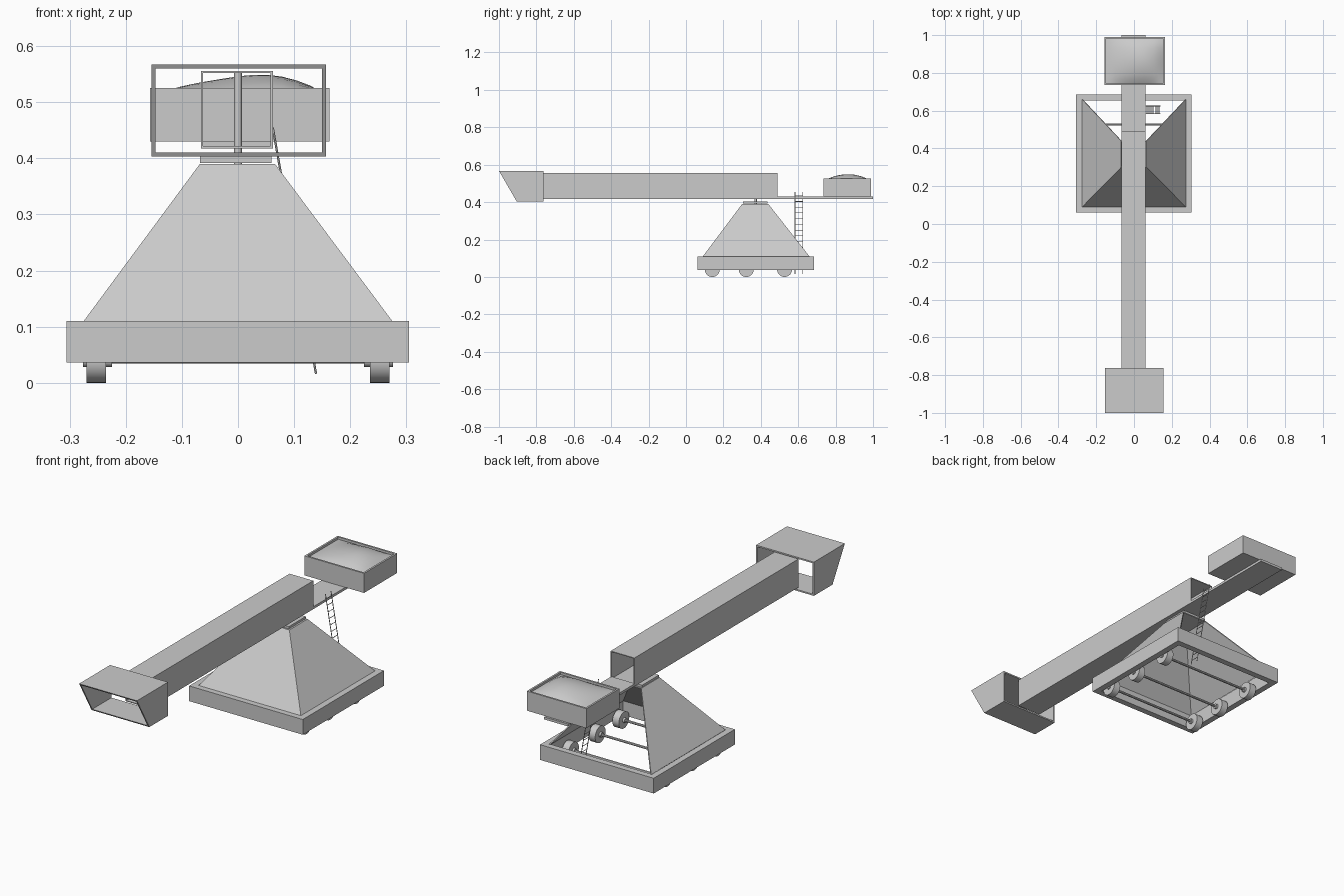
import bpy, bmesh, math
from mathutils import Vector

if "Cube" in bpy.data.objects:
    bpy.data.objects.remove(bpy.data.objects["Cube"])


def make(name, verts, faces, thickness=0):
    me = bpy.data.meshes.new(name)
    me.from_pydata(verts, [], faces)
    bm = bmesh.new()
    bm.from_mesh(me)
    bmesh.ops.recalc_face_normals(bm, faces=bm.faces)
    bm.to_mesh(me)
    bm.free()
    ob = bpy.data.objects.new(name, me)
    bpy.context.collection.objects.link(ob)
    if thickness:
        m = ob.modifiers.new("wall", 'SOLIDIFY')
        m.thickness = thickness
        m.offset = -1
        m.use_even_offset = True
    return ob


def box(name, x0, x1, y0, y1, z0, z1):
    v = [(x, y, z) for x in (x0, x1) for y in (y0, y1) for z in (z0, z1)]
    f = [(0, 1, 3, 2), (4, 6, 7, 5), (0, 4, 5, 1), (2, 3, 7, 6), (0, 2, 6, 4), (1, 5, 7, 3)]
    return make(name, v, f)


def rod(name, a, b, r, n=8):
    a, b = Vector(a), Vector(b)
    d = b - a
    bpy.ops.mesh.primitive_cylinder_add(vertices=n, radius=r, depth=d.length, location=(a + b) / 2,
                                        rotation=d.to_track_quat('Z', 'Y').to_euler())
    ob = bpy.context.object
    ob.name = name
    bpy.ops.object.shade_smooth_by_angle(angle=math.radians(40))
    return ob


def sleeve(name, outer, inner):
    """Closed band between two pairs of rectangular loops (outer a/b, inner a/b)."""
    v = outer[0] + outer[1] + inner[1] + inner[0]
    f = [(r * 4 + i, r * 4 + (i + 1) % 4, ((r + 1) % 4) * 4 + (i + 1) % 4, ((r + 1) % 4) * 4 + i)
         for r in range(4) for i in range(4)]
    return make(name, v, f)


def rect_z(x0, x1, y0, y1, z, t=0):
    return [(x0 + t, y0 + t, z), (x1 - t, y0 + t, z), (x1 - t, y1 - t, z), (x0 + t, y1 - t, z)]


def rect_y(x0, x1, z0, z1, yb, yt, t=0):
    # rectangle across y whose bottom and top may sit at different y
    dy = (yt - yb) / (z1 - z0) * t
    return [(x0 + t, yb + dy, z0 + t), (x1 - t, yb + dy, z0 + t),
            (x1 - t, yt - dy, z1 - t), (x0 + t, yt - dy, z1 - t)]


# Base frame
F = (-0.306, 0.305, 0.062, 0.685)
sleeve("base_frame", [rect_z(*F, 0.036), rect_z(*F, 0.11)],
       [rect_z(*F, 0.036, 0.03), rect_z(*F, 0.11, 0.03)])

# Wheels, hubs and axles
for y in (0.14, 0.322, 0.527):
    rod("axle", (-0.24, y, 0.04), (0.24, y, 0.04), 0.006)
    for s in (-1, 1):
        rod("wheel", (s * 0.235, y, 0.04), (s * 0.27, y, 0.04), 0.04, 32)
        rod("hub", (s * 0.225, y, 0.04), (s * 0.276, y, 0.04), 0.012, 16)

# Sloped tower shell, open at the back
low = rect_z(-0.275, 0.275, 0.09, 0.66, 0.11)
top = rect_z(-0.068, 0.066, 0.30, 0.44, 0.39)
make("tower_shell", low + top, [(0, 1, 5, 4), (1, 2, 6, 5), (3, 0, 4, 7), (4, 5, 6, 7)], 0.005)

# Turntable and pivot
box("turntable_plate", -0.068, 0.06, 0.305, 0.435, 0.392, 0.403)
rod("pivot_post", (0, 0.372, 0.39), (0, 0.372, 0.556), 0.007, 12)

# Hollow boom and rear deck
B = (-0.066, 0.062, 0.418, 0.556)
sleeve("boom_tube", [rect_y(*B, -0.77, -0.77), rect_y(*B, 0.49, 0.49)],
       [rect_y(*B, -0.77, -0.77, 0.004), rect_y(*B, 0.49, 0.49, 0.004)])
box("rear_deck", -0.066, 0.062, 0.485, 1.0, 0.418, 0.43)

# Front hood with slanted mouth
H = (-0.154, 0.157, 0.403, 0.567)
sleeve("front_hood", [rect_y(*H, -0.905, -1.0), rect_y(*H, -0.762, -0.762)],
       [rect_y(*H, -0.905, -1.0, 0.007), rect_y(*H, -0.762, -0.762, 0.007)])

# Counterweight bin with a floor
C = (-0.157, 0.163, 0.735, 0.99)
sleeve("bin_walls", [rect_z(*C, 0.43), rect_z(*C, 0.525)],
       [rect_z(*C, 0.43, 0.009), rect_z(*C, 0.525, 0.009)])
box("bin_floor", -0.15, 0.156, 0.742, 0.983, 0.43, 0.436)

# Heaped load in the bin
nx, ny = 12, 10
verts, faces = [], []
for j in range(ny + 1):
    for i in range(nx + 1):
        u, v = i / nx, j / ny
        h = math.sin(math.pi * u ** 1.3) ** 0.7 if 0 < i < nx else 0
        h *= math.sin(math.pi * v) ** 0.7 if 0 < j < ny else 0
        verts.append((-0.149 + 0.304 * u, 0.743 + 0.239 * v,
                      0.514 + 0.034 * h + 0.002 * math.sin(9 * u + 3 * v) * h))
for j in range(ny):
    for i in range(nx):
        a = j * (nx + 1) + i
        faces.append((a, a + 1, a + nx + 2, a + nx + 1))
heap = make("load_heap", verts, faces)
for p in heap.data.polygons:
    p.use_smooth = True

# Leaning ladder
t, b = Vector((0.062, 0, 0.455)), Vector((0.139, 0, 0.016))
for y in (0.583, 0.625):
    rod("ladder_rail", t + Vector((0, y, 0)), b + Vector((0, y, 0)), 0.002, 6)
for k in range(14):
    p = t.lerp(b, (k + 0.7) / 14.4)
    rod("ladder_rung", p + Vector((0, 0.583, 0)), p + Vector((0, 0.625, 0)), 0.0015, 6)
